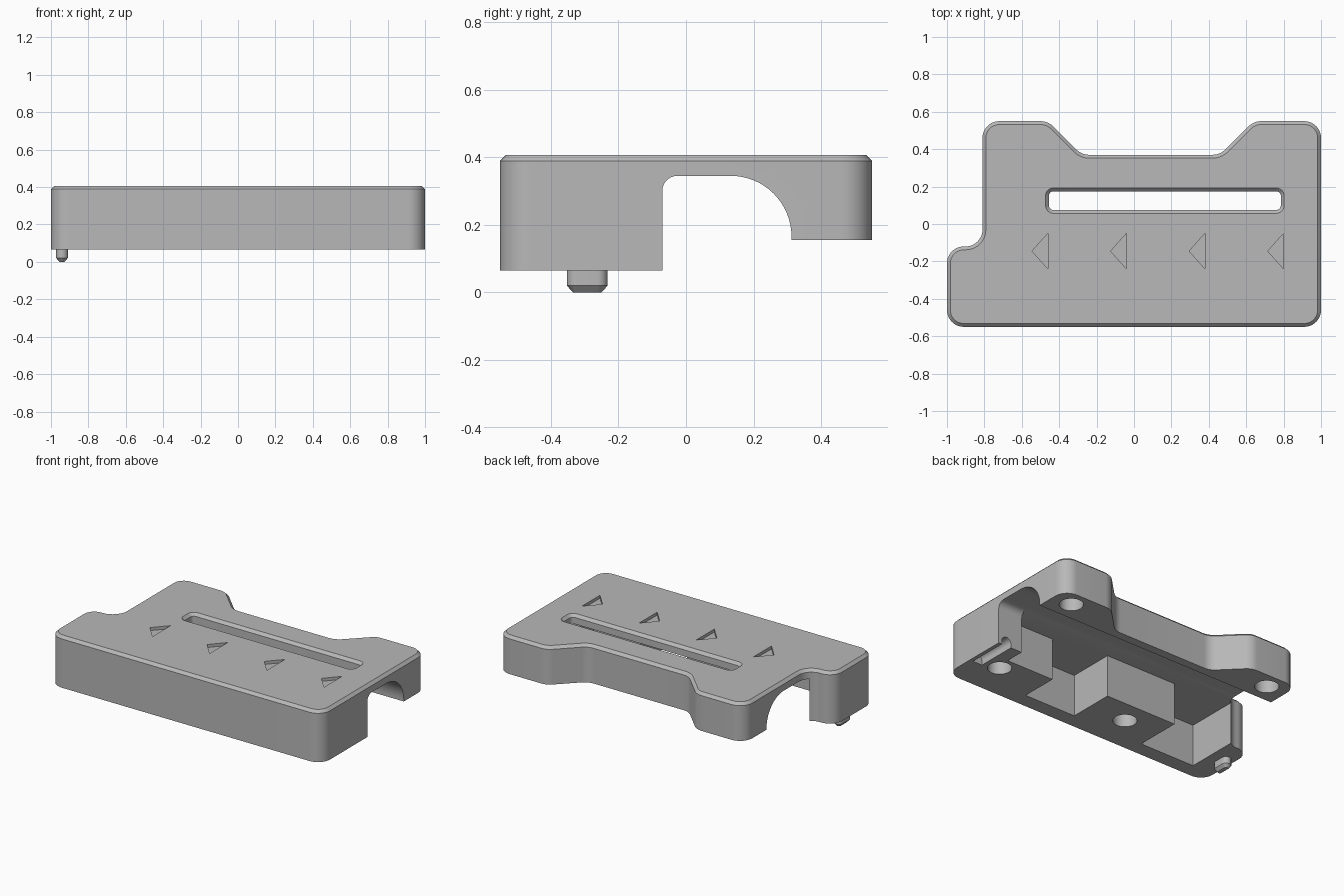
import bpy, bmesh, math
from mathutils import Vector

old = bpy.data.objects.get("Cube")
if old:
    bpy.data.objects.remove(old, do_unlink=True)

grey = bpy.data.materials.new("plain_grey")
grey.use_nodes = True
grey.diffuse_color = (0.48, 0.48, 0.48, 1)
grey.node_tree.nodes["Principled BSDF"].inputs["Base Color"].default_value = (0.48, 0.48, 0.48, 1)

BOTTOM, TOP, CHAMFER, ROOF = 0.065, 0.407, 0.018, 0.345


def rounded(corners, inset=0.0, steps=10):
    """Counter-clockwise corners (x, y, radius) -> filleted outline, optionally inset."""
    out, n = [], len(corners)
    for i, (x, y, r) in enumerate(corners):
        p = Vector((x, y))
        a = (p - Vector(corners[i - 1][:2])).normalized()
        b = (Vector(corners[(i + 1) % n][:2]) - p).normalized()
        na, nb = Vector((-a.y, a.x)), Vector((-b.y, b.x))
        miter = (na + nb) / (1 + na.dot(nb))
        turn = a.x * b.y - a.y * b.x
        sign = 1 if turn > 0 else -1
        p = p + miter * inset
        r = max(r - sign * inset, 0) if r else 0
        if r < 0.001:
            out.append(p)
            continue
        centre = p + miter * sign * r
        start = -na * sign * r
        angle = math.atan2(turn, a.dot(b))
        for k in range(steps + 1):
            t = angle * k / steps
            c, s = math.cos(t), math.sin(t)
            out.append(centre + Vector((start.x * c - start.y * s, start.x * s + start.y * c)))
    return out


def loft(name, layers, axis="z"):
    """Solid through equal-length outlines placed along an axis."""
    place = {"x": lambda p, d: (d, p.x, p.y),
             "y": lambda p, d: (p.x, d, p.y),
             "z": lambda p, d: (p.x, p.y, d)}[axis]
    bm = bmesh.new()
    rings = [[bm.verts.new(place(p, d)) for p in pts] for d, pts in layers]
    n = len(rings[0])
    for low, high in zip(rings, rings[1:]):
        for i in range(n):
            j = (i + 1) % n
            bm.faces.new((low[i], low[j], high[j], high[i]))
    bm.faces.new(rings[0][::-1])
    bm.faces.new(rings[-1])
    bmesh.ops.recalc_face_normals(bm, faces=bm.faces)
    mesh = bpy.data.meshes.new(name)
    bm.to_mesh(mesh)
    bm.free()
    mesh.materials.append(grey)
    obj = bpy.data.objects.new(name, mesh)
    bpy.context.collection.objects.link(obj)
    return obj


def prism(name, pts, lo, hi, axis="z"):
    return loft(name, [(lo, pts), (hi, pts)], axis)


def box_corners(x0, x1, y0, y1, r):
    return [(x0, y0, r), (x1, y0, r), (x1, y1, r), (x0, y1, r)]


def select_only(obj):
    bpy.ops.object.select_all(action="DESELECT")
    obj.select_set(True)
    bpy.context.view_layer.objects.active = obj


def cut(target, cutter):
    cutter.hide_render = True
    mod = target.modifiers.new("cut", "BOOLEAN")
    mod.operation, mod.solver, mod.object = "DIFFERENCE", "EXACT", cutter
    select_only(target)
    bpy.ops.object.modifier_apply(modifier=mod.name)
    bpy.data.objects.remove(cutter, do_unlink=True)


# Cover body with a chamfered top rim
plan = [(-1, -0.55, 0.09), (1, -0.55, 0.09), (1, 0.55, 0.09), (0.64, 0.55, 0.1),
        (0.46, 0.37, 0.1), (-0.28, 0.37, 0.1), (-0.46, 0.55, 0.1), (-0.81, 0.55, 0.09),
        (-0.81, -0.12, 0.09), (-1, -0.12, 0.09)]
body = loft("cover_body", [(BOTTOM, rounded(plan)), (TOP - CHAMFER, rounded(plan)),
                           (TOP, rounded(plan, CHAMFER))])

# Lengthwise channel and raised back leg
channel = [(-0.07, -0.1, 0), (1, -0.1, 0), (1, 0.155, 0), (0.312, 0.155, 0),
           (0.312, ROOF, 0.18), (-0.07, ROOF, 0.045)]
cut(body, prism("channel_cutter", rounded(channel, steps=16), -1.2, 1.2, "x"))

# Pockets behind the front wall, leaving the mounting blocks
pocket = [(0.82, 0.05), (-0.84, 0.05), (-0.84, -0.45), (-0.435, -0.45), (-0.435, -0.14),
          (0.09, -0.14), (0.09, -0.45), (0.47, -0.45), (0.47, -0.2), (0.82, -0.2)]
cut(body, prism("pocket_cutter", [Vector(p) for p in pocket], -0.1, ROOF - 0.001))

# Long slot with a chamfered mouth
slot = box_corners(-0.455, 0.785, 0.075, 0.175, 0.025)
narrow, wide = rounded(slot), rounded(slot, -CHAMFER)
cut(body, loft("slot_cutter", [(0.2, narrow), (TOP - CHAMFER, narrow), (TOP, wide), (0.5, wide)]))

# Engraved arrows
for i in range(4):
    x = -0.545 + 0.42 * i
    arrow = [Vector((x, -0.145)), Vector((x + 0.085, -0.24)), Vector((x + 0.085, -0.05))]
    cut(body, prism("arrow_cutter", arrow, TOP - 0.02, 0.5))

# Blind round holes in the underside
for x, y, depth in ((0.86, 0.44, 0.3), (-0.67, 0.44, 0.3), (0.8, -0.3, 0.27), (-0.18, -0.3, 0.27)):
    circle = [Vector((x + 0.073 * math.cos(a), y + 0.073 * math.sin(a)))
              for a in (math.tau * k / 32 for k in range(32))]
    cut(body, prism("hole_cutter", circle, -0.1, depth))

# Round-topped groove in the end block
groove = [(0.905, -0.1, 0), (0.975, -0.1, 0), (0.975, 0.125, 0.034), (0.905, 0.125, 0.034)]
cut(body, prism("groove_cutter", rounded(groove), -0.34, 0.0, "y"))

# Locating pin with a tapered tip
pin = box_corners(-0.972, -0.91, -0.352, -0.232, 0.03)
full, tip = rounded(pin), rounded(pin, 0.018)
peg = loft("locating_pin", [(0, tip), (0.02, full), (BOTTOM + 0.01, full)])

for part in (body, peg):
    select_only(part)
    bpy.ops.object.shade_smooth_by_angle(angle=math.radians(25))
